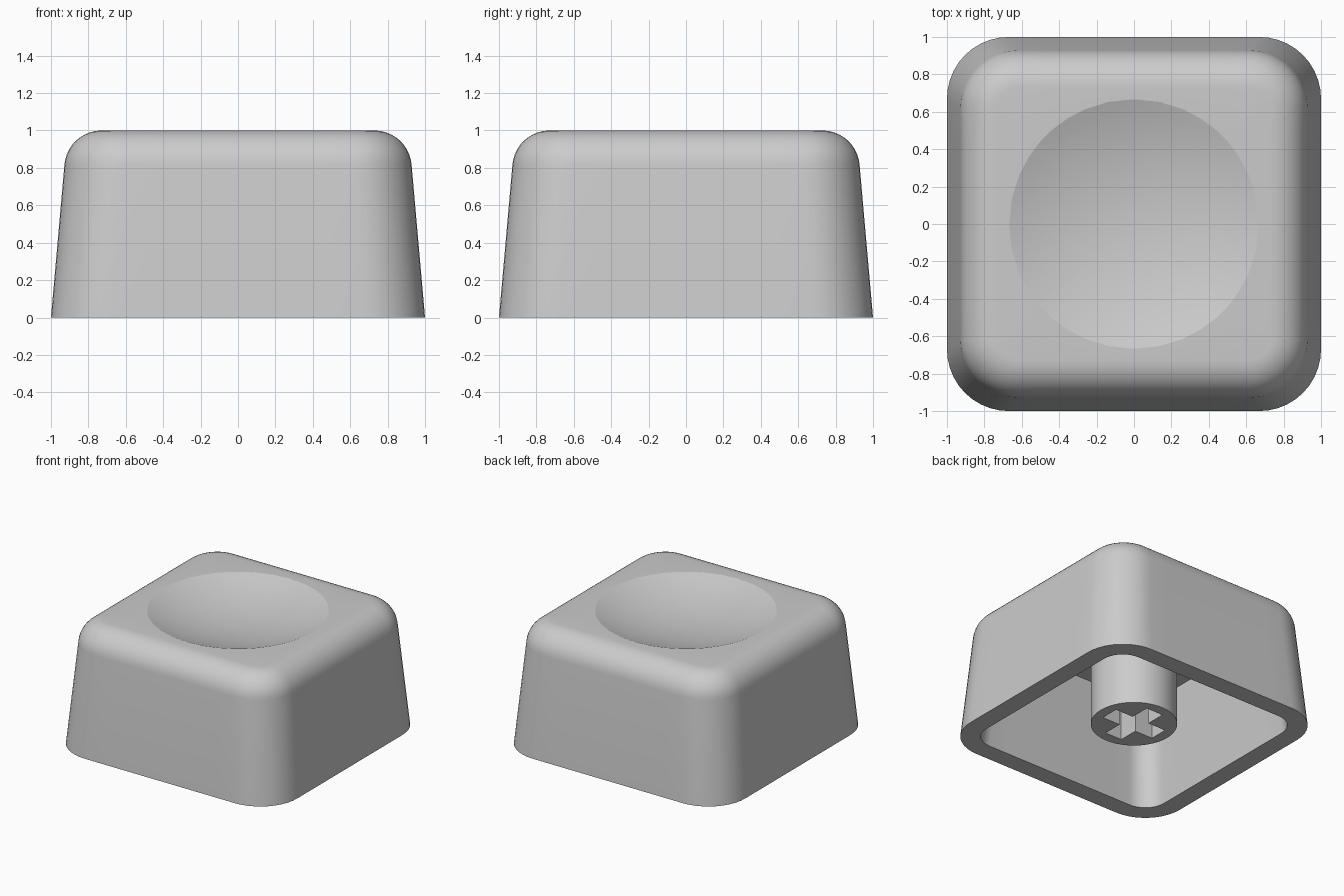
import bpy, bmesh
from math import sin, cos, tan, radians, sqrt
from mathutils import Vector

old = bpy.data.objects.get("Cube")
if old:
    bpy.data.objects.remove(old, do_unlink=True)

grey = bpy.data.materials.new("light_grey_plastic")
grey.use_nodes = True
colour = (0.6, 0.6, 0.6, 1)
grey.diffuse_color = colour
grey.node_tree.nodes["Principled BSDF"].inputs["Base Color"].default_value = colour

ARC, SIDE = 10, 8          # segments per corner and per straight side


def rounded_square(half, radius, z):
    """Counter-clockwise ring of points around a rounded square."""
    c = half - radius
    arcs = []
    for k in range(4):
        mid = radians(45 + 90 * k)
        centre = Vector((c if cos(mid) > 0 else -c, c if sin(mid) > 0 else -c, z))
        arcs.append([centre + radius * Vector((cos(a), sin(a), 0))
                     for a in (radians(90 * (k + i / ARC)) for i in range(ARC + 1))])
    ring = []
    for k, arc in enumerate(arcs):
        nxt = arcs[(k + 1) % 4][0]
        ring += arc + [arc[-1].lerp(nxt, i / SIDE) for i in range(1, SIDE)]
    return ring


def loft(name, rings):
    """Skin consecutive rings and close both ends."""
    bm = bmesh.new()
    loops = [[bm.verts.new(p) for p in ring] for ring in rings]
    n = len(loops[0])
    for a, b in zip(loops, loops[1:]):
        for i in range(n):
            j = (i + 1) % n
            bm.faces.new((a[i], a[j], b[j], b[i]))
    bm.faces.new(loops[0][::-1])
    bm.faces.new(loops[-1])
    bmesh.ops.recalc_face_normals(bm, faces=bm.faces)
    mesh = bpy.data.meshes.new(name)
    bm.to_mesh(mesh)
    bm.free()
    ob = bpy.data.objects.new(name, mesh)
    bpy.context.collection.objects.link(ob)
    return ob


def finish(ob, angle):
    ob.data.materials.append(grey)
    bpy.ops.object.select_all(action="DESELECT")
    ob.select_set(True)
    bpy.context.view_layer.objects.active = ob
    bpy.ops.object.shade_smooth_by_angle(angle=radians(angle))


# Hollow inside, bottom rim and drafted outer wall
CEILING, DRAFT = 0.85, 0.088
rings = [rounded_square(0.775, 0.165, CEILING), rounded_square(0.85, 0.18, 0),
         rounded_square(1, 0.33, 0)]

# Rounded upper edge, tangent to the wall and to the flat top
FILLET = 0.2
lean = radians(5)
top_half = 1 - DRAFT - FILLET * tan(radians(42.5))
for i in range(ARC + 1):
    a = lean + (radians(90) - lean) * i / ARC
    half = top_half + FILLET * cos(a)
    rings.append(rounded_square(half, half - 0.62, 1 - FILLET + FILLET * sin(a)))

# Spherical dish sunk into the top
DISH, DEPTH = 0.667, 0.12
ball = (DISH ** 2 + DEPTH ** 2) / (2 * DEPTH)
STEPS = 12
for i in range(STEPS):
    r = DISH * (1 - i / STEPS)
    z = 1 - DEPTH + ball - sqrt(ball ** 2 - r ** 2)
    rings.append([Vector((p.x, p.y, 0)).normalized() * r + Vector((0, 0, z))
                  for p in rings[-1]])
finish(loft("cap_shell", rings), 15)

# Round mounting stem under the ceiling
STEM_BOTTOM, STEM_TOP = 0.06, 0.86
bpy.ops.mesh.primitive_cylinder_add(vertices=64, radius=0.317, depth=STEM_TOP - STEM_BOTTOM,
                                    location=(0, 0, (STEM_TOP + STEM_BOTTOM) / 2))
stem = bpy.context.object
stem.name = "stem"
finish(stem, 30)

# Cross-shaped socket cut up into the stem
LONG, WIDE, SOCKET = 0.47, 0.15, 0.45
for name, sx, sy in (("socket_cutter_x", LONG, WIDE), ("socket_cutter_y", WIDE, LONG)):
    bpy.ops.mesh.primitive_cube_add(size=1, location=(0, 0, STEM_BOTTOM))
    cutter = bpy.context.object
    cutter.name = name
    cutter.scale = (sx, sy, 2 * SOCKET)
    cutter.data.materials.append(grey)
    cutter.hide_render = True
    cutter.hide_set(True)
    cut = stem.modifiers.new(name, "BOOLEAN")
    cut.operation = "DIFFERENCE"
    cut.solver = "EXACT"
    cut.object = cutter
